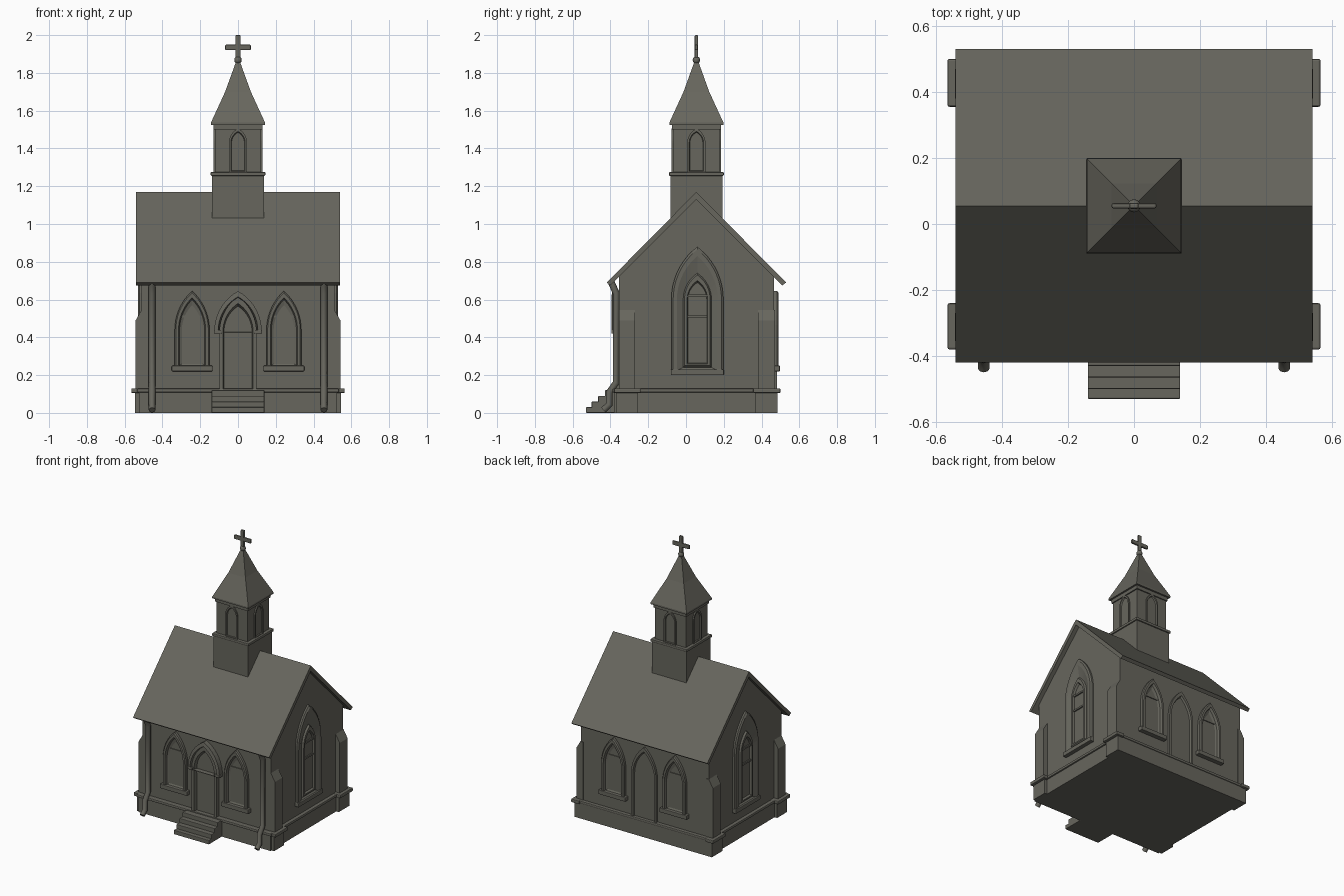
import bpy, bmesh, math
from mathutils import Matrix, Vector

if "Cube" in bpy.data.objects:
    bpy.data.objects.remove(bpy.data.objects["Cube"])

stone = bpy.data.materials.new("grey_stone")
stone.diffuse_color = (0.135, 0.132, 0.110, 1)
stone.use_nodes = True
stone.node_tree.nodes["Principled BSDF"].inputs["Base Color"].default_value = stone.diffuse_color
CY = 0.055          # y of the ridge and the tower axis


def finish(bm, name, bevel=0.0, smooth=False):
    bmesh.ops.recalc_face_normals(bm, faces=bm.faces)
    me = bpy.data.meshes.new(name)
    bm.to_mesh(me)
    bm.free()
    me.materials.append(stone)
    ob = bpy.data.objects.new(name, me)
    bpy.context.collection.objects.link(ob)
    if bevel:
        m = ob.modifiers.new("bevel", 'BEVEL')
        m.width, m.segments = bevel, 2
    if smooth:
        for p in me.polygons:
            p.use_smooth = True
    return ob


def box(name, x0, x1, y0, y1, z0, z1, bevel=0.0):
    bm = bmesh.new()
    bmesh.ops.create_cube(bm, size=1)
    for v in bm.verts:
        v.co = ((x0 + x1) / 2 + v.co.x * (x1 - x0),
                (y0 + y1) / 2 + v.co.y * (y1 - y0),
                (z0 + z1) / 2 + v.co.z * (z1 - z0))
    return finish(bm, name, bevel)


def prism(name, pts, axis, a, b, bevel=0.0):
    """Extrude a 2D profile: (y, z) along x, or (x, z) along y."""
    bm = bmesh.new()
    put = (lambda p, t: (t, p[0], p[1])) if axis == 'x' else (lambda p, t: (p[0], t, p[1]))
    f = bm.faces.new([bm.verts.new(put(p, a)) for p in pts])
    ext = bmesh.ops.extrude_face_region(bm, geom=[f])
    move = Vector(put((0, 0), b - a))
    for v in ext['geom']:
        if isinstance(v, bmesh.types.BMVert):
            v.co += move
    return finish(bm, name, bevel)


def arch(hw, z0, zs, zt, n=9):
    """Outline of an arched opening: half width, foot, springing, top."""
    h = zt - zs
    r = (hw * hw + h * h) / (2 * hw)
    end = math.atan2(h, r - hw) if r > hw else math.pi / 2
    right = [(hw, z0)] + [(hw - r + r * math.cos(end * i / n), zs + r * math.sin(end * i / n))
                          for i in range(n)]
    return right + [(0, zt)] + [(-x, z) for x, z in reversed(right)]


def arched(name, origin, angle, layers):
    """Nested arch outlines at given depths out of a wall, last one filled."""
    M = Matrix.Translation(origin) @ Matrix.Rotation(math.radians(angle), 4, 'Z')
    bm = bmesh.new()
    prev = None
    for hw, z0, zs, zt, d in layers:
        ring = [bm.verts.new(M @ Vector((x, -d, z))) for x, z in arch(hw, z0, zs, zt)]
        if prev:
            for i in range(len(ring)):
                j = (i + 1) % len(ring)
                bm.faces.new((prev[i], prev[j], ring[j], ring[i]))
        prev = ring
    bm.faces.new(prev)
    return finish(bm, name)


def wall_box(name, origin, angle, hw, z0, z1, d, bevel=0.004, u=0.0):
    ob = box(name, u - hw, u + hw, -d, 0.01, z0, z1, bevel)
    ob.data.transform(Matrix.Translation(origin) @ Matrix.Rotation(math.radians(angle), 4, 'Z'))
    return ob


# Walls with gables, plinth and ledge
WX, WF, WB = 0.51, -0.355, 0.465
prism("walls", [(WF, 0.05), (WB, 0.05), (WB, 0.73), (CY, 1.14), (WF, 0.73)], 'x', -WX, WX)
box("plinth", -0.525, 0.525, -0.38, 0.485, 0, 0.115)
box("plinth_ledge", -0.535, 0.535, -0.39, 0.49, 0.108, 0.128, 0.006)

# Gabled roof
prism("roof", [(-0.42, 0.69), (CY, 1.17), (0.53, 0.69), (0.51, 0.675), (CY, 1.13), (-0.40, 0.675)],
      'x', -0.54, 0.54)

# Corner buttresses on the gable sides
for s in (-1, 1):
    for y0, y1 in ((-0.355, -0.27), (0.38, 0.47)):
        bm_pts = [(s * 0.49, 0.1), (s * 0.542, 0.1), (s * 0.542, 0.49), (s * 0.51, 0.545), (s * 0.49, 0.545)]
        prism("buttress", bm_pts, 'y', y0, y1)
        box("buttress_foot", s * 0.50, s * 0.545, y0 - 0.015, y1 + 0.015, 0, 0.115)
        box("buttress_ledge", s * 0.50, s * 0.565, y0 - 0.025, y1 + 0.03, 0.105, 0.13, 0.006)

# Front and back windows
for wall, y, ang in (("front", WF, 0), ("back", WB, 180)):
    for x in (-0.243, 0.243):
        o = (x, y, 0)
        arched(wall + "_window", o, ang, [
            (0.092, 0.23, 0.44, 0.645, -0.01), (0.092, 0.23, 0.44, 0.645, 0.018),
            (0.086, 0.235, 0.44, 0.635, 0.025), (0.072, 0.245, 0.44, 0.61, 0.025),
            (0.066, 0.25, 0.44, 0.60, 0.008), (0.054, 0.26, 0.44, 0.57, 0.002)])
        wall_box(wall + "_window_sill", o, ang, 0.108, 0.22, 0.25, 0.032)
        wall_box(wall + "_window_bar", o, ang, 0.054, 0.505, 0.515, 0.008, 0)

# Front door with hood, and blind arch at the back
arched("front_door", (0, WF, 0), 0, [
    (0.098, 0.10, 0.43, 0.615, -0.01), (0.098, 0.10, 0.43, 0.615, 0.03),
    (0.08, 0.10, 0.43, 0.58, 0.03), (0.074, 0.10, 0.43, 0.565, 0.006)])
arched("door_hood", (0, WF, 0), 0, [
    (0.125, 0.425, 0.435, 0.645, -0.01), (0.125, 0.425, 0.435, 0.645, 0.035),
    (0.105, 0.426, 0.435, 0.615, 0.04), (0.098, 0.427, 0.435, 0.60, 0.004)])
wall_box("door_rail", (0, WF, 0), 0, 0.074, 0.395, 0.41, 0.012, 0)
for s in (-1, 1):
    wall_box("door_impost", (0, WF, 0), 0, 0.02, 0.42, 0.44, 0.04, u=s * 0.107)
arched("back_arch", (0, WB, 0), 180, [
    (0.10, 0.12, 0.43, 0.64, -0.01), (0.10, 0.12, 0.43, 0.64, 0.016),
    (0.085, 0.12, 0.43, 0.61, 0.016), (0.08, 0.12, 0.43, 0.60, 0.003)])

# Tall gable windows with splayed surrounds
for s in (-1, 1):
    o, ang = (s * WX, CY + 0.005, 0), 90 * s
    arched("gable_window", o, ang, [
        (0.138, 0.21, 0.60, 0.88, -0.01), (0.138, 0.21, 0.60, 0.88, 0.012),
        (0.128, 0.215, 0.60, 0.865, 0.02), (0.108, 0.225, 0.60, 0.83, 0.02),
        (0.075, 0.24, 0.60, 0.74, 0.006), (0.068, 0.25, 0.60, 0.73, 0.018),
        (0.054, 0.26, 0.60, 0.70, 0.018), (0.050, 0.265, 0.60, 0.69, 0.003)])
    wall_box("gable_sill", o, ang, 0.14, 0.20, 0.23, 0.028)
    for z in (0.51, 0.62):
        wall_box("gable_window_bar", o, ang, 0.052, z - 0.006, z + 0.006, 0.012, 0)

# Entrance steps
for i, y in enumerate((-0.53, -0.50, -0.465, -0.43)):
    box("step", -0.14, 0.14, y, -0.36, 0, 0.03 * (i + 1), 0.004)

# Drainpipes on the front wall
for s in (-1, 1):
    cu = bpy.data.curves.new("drainpipe", 'CURVE')
    cu.dimensions, cu.bevel_depth, cu.bevel_resolution = '3D', 0.018, 2
    cu.use_fill_caps = True
    path = [(-0.395, 0.69), (-0.37, 0.635), (-0.37, 0.16), (-0.405, 0.11), (-0.405, 0.045), (-0.437, 0.015)]
    sp = cu.splines.new('POLY')
    sp.points.add(len(path) - 1)
    for p, (y, z) in zip(sp.points, path):
        p.co = (s * 0.455, y, z, 1)
    cu.materials.append(stone)
    bpy.context.collection.objects.link(bpy.data.objects.new("drainpipe", cu))

# Bell tower
def tower_box(name, hw, z0, z1, bevel=0.0):
    box(name, -hw, hw, CY - hw, CY + hw, z0, z1, bevel)

tower_box("tower_base", 0.137, 0.95, 1.262)
tower_box("tower_ledge", 0.145, 1.255, 1.275, 0.005)
tower_box("belfry", 0.122, 1.27, 1.54)
tower_box("belfry_cornice", 0.13, 1.50, 1.53)
for a in (0, 90, 180, 270):
    d = Matrix.Rotation(math.radians(a), 3, 'Z') @ Vector((0, -0.122, 0))
    arched("belfry_opening", (d.x, CY + d.y, 0), a, [
        (0.048, 1.27, 1.43, 1.505, -0.005), (0.048, 1.27, 1.43, 1.505, 0.009),
        (0.038, 1.28, 1.43, 1.49, 0.009), (0.034, 1.282, 1.43, 1.485, 0.001)])

# Spire: stacked square sections
bm = bmesh.new()
prev = None
for hw, z in ((0.143, 1.525), (0.143, 1.537), (0.068, 1.70), (0.012, 1.855)):
    ring = [bm.verts.new((hw * i, CY + hw * j, z)) for i, j in ((-1, -1), (1, -1), (1, 1), (-1, 1))]
    if prev:
        for i in range(4):
            bm.faces.new((prev[i], prev[(i + 1) % 4], ring[(i + 1) % 4], ring[i]))
    else:
        bm.faces.new(ring)
    prev = ring
bm.faces.new(prev)
finish(bm, "spire")

# Cross on a small knob
bm = bmesh.new()
bmesh.ops.create_uvsphere(bm, u_segments=12, v_segments=8, radius=0.02,
                          matrix=Matrix.Translation((0, CY, 1.868)))
finish(bm, "cross_knob", smooth=True)
box("cross_upright", -0.014, 0.014, CY - 0.009, CY + 0.009, 1.87, 2.0, 0.006)
box("cross_arm", -0.068, 0.068, CY - 0.008, CY + 0.008, 1.92, 1.95, 0.006)
